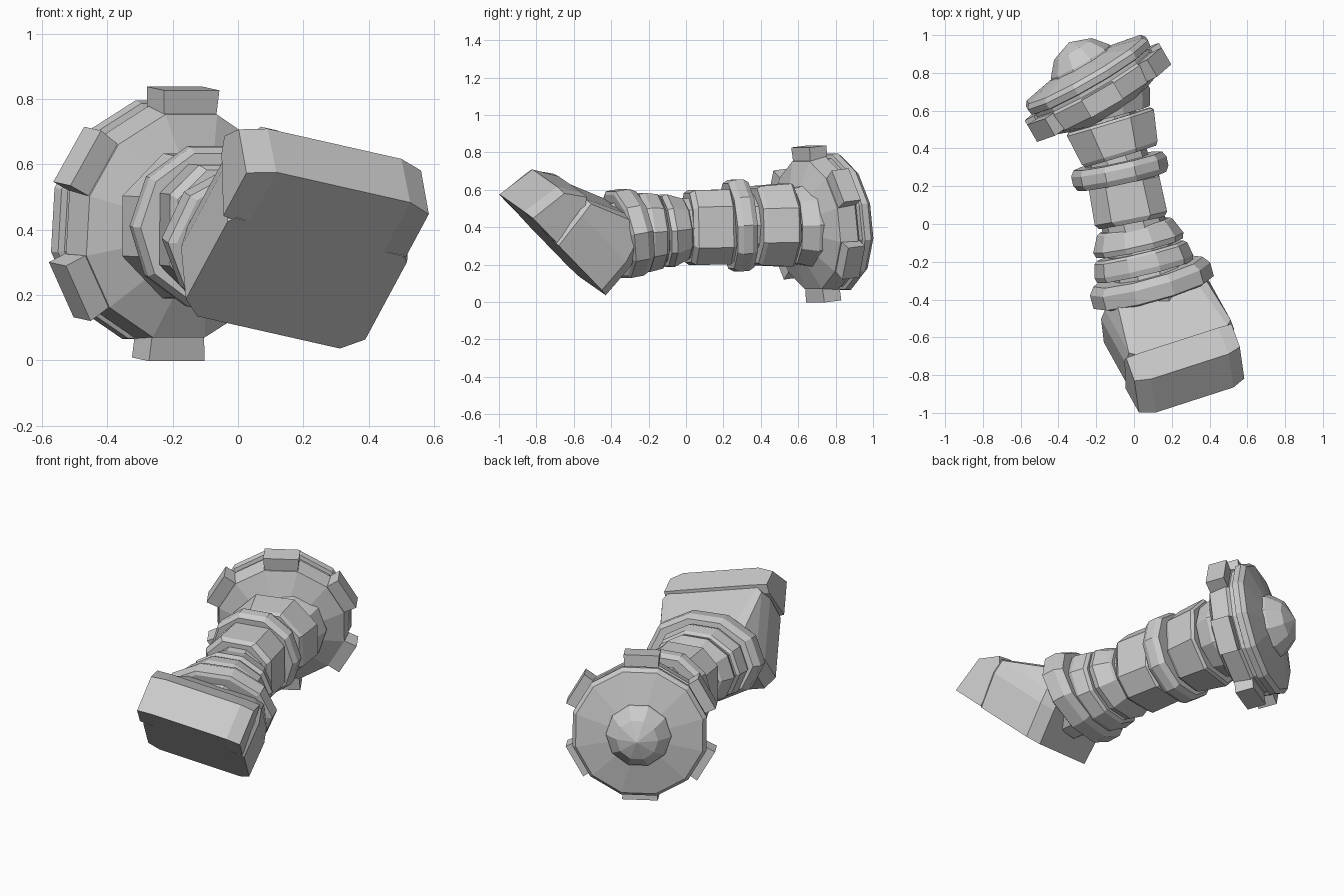
import bpy, bmesh
from math import pi, sin, cos
from mathutils import Vector, Matrix

if "Cube" in bpy.data.objects:
    bpy.data.objects.remove(bpy.data.objects["Cube"])


def frame(center, axis):
    """Local z along axis, local y as close to world up as possible."""
    z = Vector(axis).normalized()
    y = (Vector((0, 0, 1)) - z * z.z).normalized()
    x = y.cross(z)
    m = Matrix((x, y, z)).transposed().to_4x4()
    m.translation = center
    return m


def loft(name, m, sections):
    """Skin a list of equal-length 3D rings and cap the ends."""
    bm = bmesh.new()
    rings = [[bm.verts.new(m @ Vector(p)) for p in s] for s in sections]
    for a, b in zip(rings, rings[1:]):
        n = len(a)
        for i in range(n):
            bm.faces.new((a[i], a[(i + 1) % n], b[(i + 1) % n], b[i]))
    bm.faces.new(rings[0])
    bm.faces.new(rings[-1])
    bmesh.ops.recalc_face_normals(bm, faces=bm.faces)
    me = bpy.data.meshes.new(name)
    bm.to_mesh(me)
    bm.free()
    ob = bpy.data.objects.new(name, me)
    bpy.context.collection.objects.link(ob)
    return ob


def ngon(t, r, n, sx=1.0, sy=1.0):
    # flat edge faces up
    return [(r * sx * sin(2 * pi * (i + .5) / n), r * sy * cos(2 * pi * (i + .5) / n), t)
            for i in range(n)]


def octo(t, x0, x1, y0, y1, c, d=None):
    # rectangle with corners cut by c (low y) and d (high y)
    d = c if d is None else d
    return [(x0 + c, y0, t), (x1 - c, y0, t), (x1, y0 + c, t), (x1, y1 - d, t),
            (x1 - d, y1, t), (x0 + d, y1, t), (x0, y1 - d, t), (x0, y0 + c, t)]


def ring(name, center, axis, profile, n=10, sx=1.0, sy=1.0):
    return loft(name, frame(center, axis), [ngon(t, r, n, sx, sy) for t, r in profile])


# Hip disc: stepped round plate with a domed hub on its back
hip = frame((-.187, .69, .417), (-.497, .861, .11))
loft("hip_disc", hip, [ngon(t, r, 12) for t, r in (
    (-.11, .2), (-.05, .355), (.05, .37), (.065, .355), (.085, .355), (.09, .375),
    (.125, .38), (.15, .36), (.19, .17))])
loft("hip_dome", hip, [ngon(t, r, 10) for t, r in (
    (.17, .183), (.20, .178), (.275, .115), (.315, .003))])

# Six lugs around the disc
for i in range(6):
    m = hip @ Matrix.Rotation(i * pi / 3, 4, 'Z')
    loft("hip_lug", m, [
        [(-.092, .34, t), (.092, .34, t), (.098, .417, t), (-.098, .417, t)]
        for t in (-.045, .06)])

# Leg segments, from hip to ankle
leg = (-.25, .965, .04)
ring("hip_collar", (-.135, .63, .41), leg, ((-.06, .21), (.03, .235), (.10, .22)))
loft("thigh_block", frame((-.1, .455, .41), (-.29, .95, .02)), [
    octo(t, -w, w, -h, h, c) for t, w, h, c in (
        (-.1, .195, .2, .11), (-.08, .21, .212, .12), (.085, .24, .222, .13), (.1, .225, .21, .12))])
ring("knee_ring", (-.075, .28, .41), (-.21, .97, .07),
     ((-.055, .24), (-.025, .258), (.025, .258), (.055, .24)))
loft("shin_block", frame((-.035, .125, .4), (-.19, .98, .02)), [
    octo(t, -w, w, -h, h, c) for t, w, h, c in (
        (-.12, .175, .185, .09), (-.095, .195, .2, .09), (.095, .19, .2, .09), (.115, .175, .185, .09))])
ring("shin_ring_upper", (.015, -.065, .385), (-.22, .97, .1),
     ((-.065, .235), (-.035, .245), (.05, .205), (.06, .19)), sx=1.0, sy=.84)
ring("shin_ring_lower", (.045, -.195, .375), (-.23, .965, .08),
     ((-.06, .26), (-.03, .268), (.04, .253), (.055, .235)), sx=1.0, sy=.83)
ring("ankle_collar", (.09, -.31, .37), (-.26, .95, .18),
     ((-.065, .305), (-.055, .33), (.02, .33), (.06, .30)), sx=1.0, sy=.75)

# Inner core closing the gaps between segments
core = [((-.2, .7, .41), .17), ((-.075, .28, .41), .17), ((.015, -.065, .39), .17),
        ((.09, -.31, .37), .2), ((.13, -.42, .34), .19)]
loft("leg_core", Matrix.Identity(4), [
    [frame(p, leg) @ Vector(q) for q in ngon(0, r, 10)] for p, r in core])

# Foot: x across the sole, y towards the toe, z away from the sole
s = Vector((.93, .30, -.21)).normalized()
f = Vector((.36, -.65, .67))
f = (f - s * f.dot(s)).normalized()
u = -s.cross(f)
foot = Matrix((s, f, u)).transposed().to_4x4()
foot.translation = (-.18, -.58, .14)
loft("foot_body", foot, [
    octo(0, -.005, .585, .01, .445, .06, .02),
    octo(.20, -.015, .60, .03, .475, .06, .02),
    octo(.28, .005, .585, .05, .49, .06, .03),
    octo(.385, .05, .54, .06, .24, .05, .05)])

# Toe cap with bevelled ends
toe = ((.425, 0), (.67, 0), (.635, .22), (.50, .295), (.46, .25))
loft("toe_cap", foot, [
    [(a, .5 + (b - .5) * k, .13 + (h - .13) * j) for b, h in toe]
    for a, k, j in ((-.025, .8, .97), (.06, 1, 1), (.50, 1, 1), (.575, .8, .97))])
